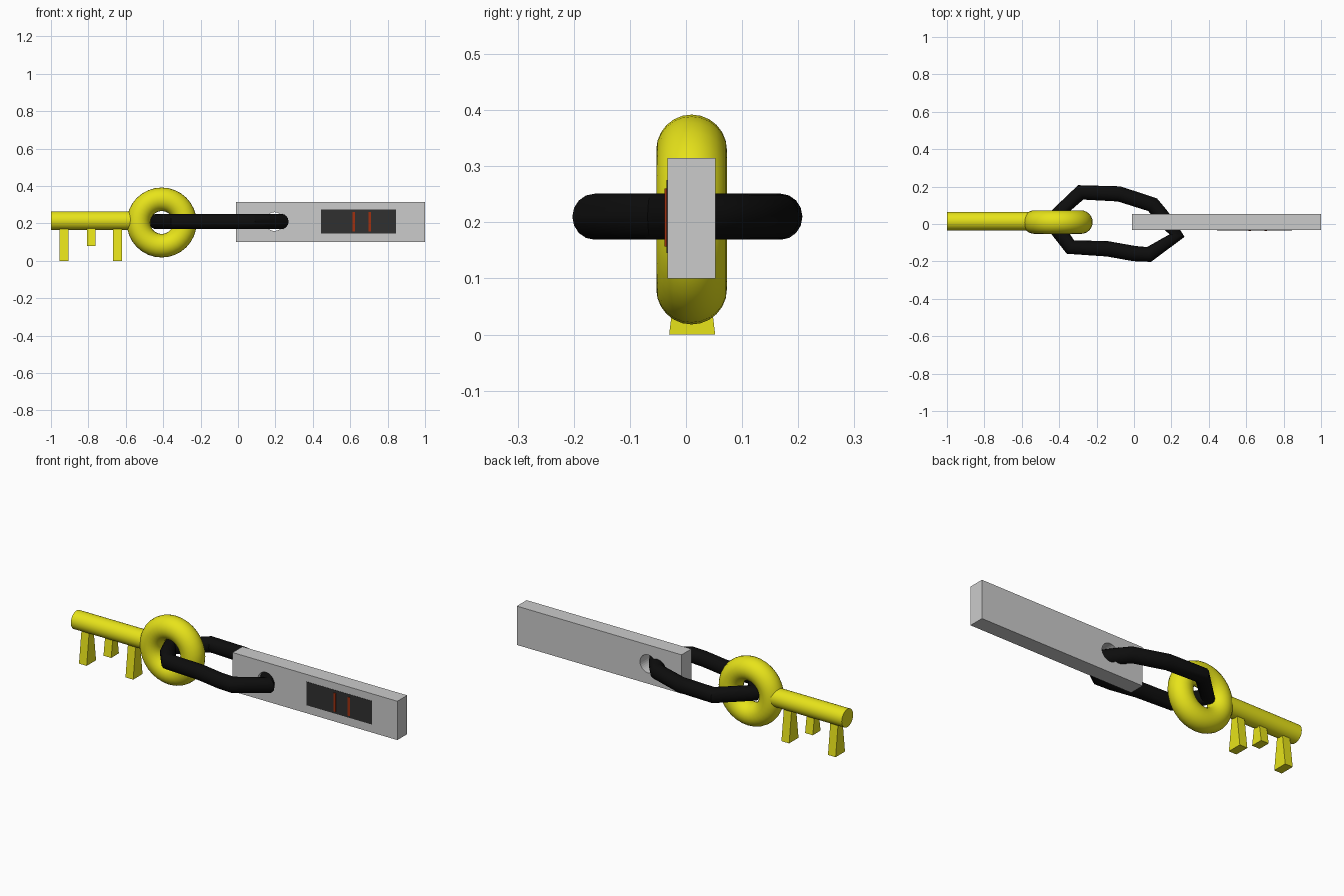
import bpy, bmesh, math
from mathutils import Matrix

if "Cube" in bpy.data.objects:
    bpy.data.objects.remove(bpy.data.objects["Cube"])


def material(name, rgb):
    m = bpy.data.materials.new(name)
    m.diffuse_color = (*rgb, 1)
    m.use_nodes = True
    m.node_tree.nodes["Principled BSDF"].inputs["Base Color"].default_value = m.diffuse_color
    return m


YELLOW = material("yellow", (0.80, 0.77, 0.01))
BLACK = material("black", (0.004, 0.004, 0.004))
DARK = material("dark_grey", (0.03, 0.03, 0.03))
RED = material("red", (0.35, 0.03, 0.005))


def finish(name, mat=None, smooth=False):
    ob = bpy.context.object
    ob.name = name
    if mat:
        ob.data.materials.append(mat)
    if smooth:
        bpy.ops.object.shade_smooth_by_angle(angle=math.radians(35))
    return ob


def box(name, lo, hi, mat=None):
    bpy.ops.mesh.primitive_cube_add(size=1)
    ob = finish(name, mat)
    size = [b - a for a, b in zip(lo, hi)]
    mid = [(a + b) / 2 for a, b in zip(lo, hi)]
    ob.data.transform(Matrix.Translation(mid) @ Matrix.Diagonal((*size, 1)))
    return ob


# Key: shaft and ring-shaped bow
bpy.ops.mesh.primitive_cylinder_add(vertices=32, radius=0.05, depth=0.46,
                                    location=(-0.77, 0.015, 0.215),
                                    rotation=(0, math.pi / 2, 0))
finish("key_shaft", YELLOW, True)
bpy.ops.mesh.primitive_torus_add(major_radius=0.124, minor_radius=0.063,
                                 major_segments=32, minor_segments=24,
                                 location=(-0.408, 0.01, 0.205),
                                 rotation=(math.pi / 2, 0, 0))
finish("key_bow", YELLOW, True)

# Key teeth, flaring in depth towards the bottom
for i, (x, bottom) in enumerate([(-0.93, 0.0), (-0.785, 0.08), (-0.645, 0.0)]):
    flare = 0.041 if bottom == 0 else 0.034
    tooth = box(f"key_tooth_{i + 1}", (x - 0.0235, -1, bottom),
                (x + 0.0235, 1, 0.19), YELLOW)
    for v in tooth.data.vertices:
        half = 0.018 if v.co.z > 0.15 else flare
        v.co.y = 0.011 + math.copysign(half, v.co.y)

# Chain link: round bar following a bent closed path
path = [(-0.285, 0.169), (-0.08, 0.161), (0.10, 0.103), (0.15, 0.04),
        (0.23, -0.062), (0.08, -0.163), (0.0, -0.158), (-0.14, -0.133),
        (-0.34, -0.123), (-0.405, -0.035), (-0.437, 0.03)]
curve = bpy.data.curves.new("chain_link", 'CURVE')
curve.dimensions = '3D'
curve.bevel_depth = 0.041
curve.bevel_resolution = 6
spline = curve.splines.new('POLY')
spline.points.add(len(path) - 1)
for p, (x, y) in zip(spline.points, path):
    p.co = (x, y, 0.21, 1)
spline.use_cyclic_u = True
link = bpy.data.objects.new("chain_link", curve)
bpy.context.collection.objects.link(link)
bpy.ops.object.select_all(action='DESELECT')
link.select_set(True)
bpy.context.view_layer.objects.active = link
bpy.ops.object.convert(target='MESH')
finish("chain_link", BLACK, True)

# Tag body with a drilled hole for the link
body = box("tag_body", (-0.01, -0.033, 0.10), (1.0, 0.053, 0.315))
bpy.ops.mesh.primitive_cylinder_add(vertices=32, radius=0.05, depth=0.3,
                                    location=(0.195, 0.01, 0.21),
                                    rotation=(math.pi / 2, 0, 0))
cutter = finish("hole_cutter")
cutter.hide_render = True
cutter.hide_set(True)
mod = body.modifiers.new("hole", 'BOOLEAN')
mod.operation = 'DIFFERENCE'
mod.solver = 'EXACT'
mod.object = cutter

# Display panel and its two red marks
box("display_panel", (0.445, -0.0345, 0.145), (0.845, -0.03, 0.275), DARK)
for i, x in enumerate([0.618, 0.705]):
    box(f"display_mark_{i + 1}", (x - 0.007, -0.038, 0.157),
        (x + 0.007, -0.03, 0.26), RED)
